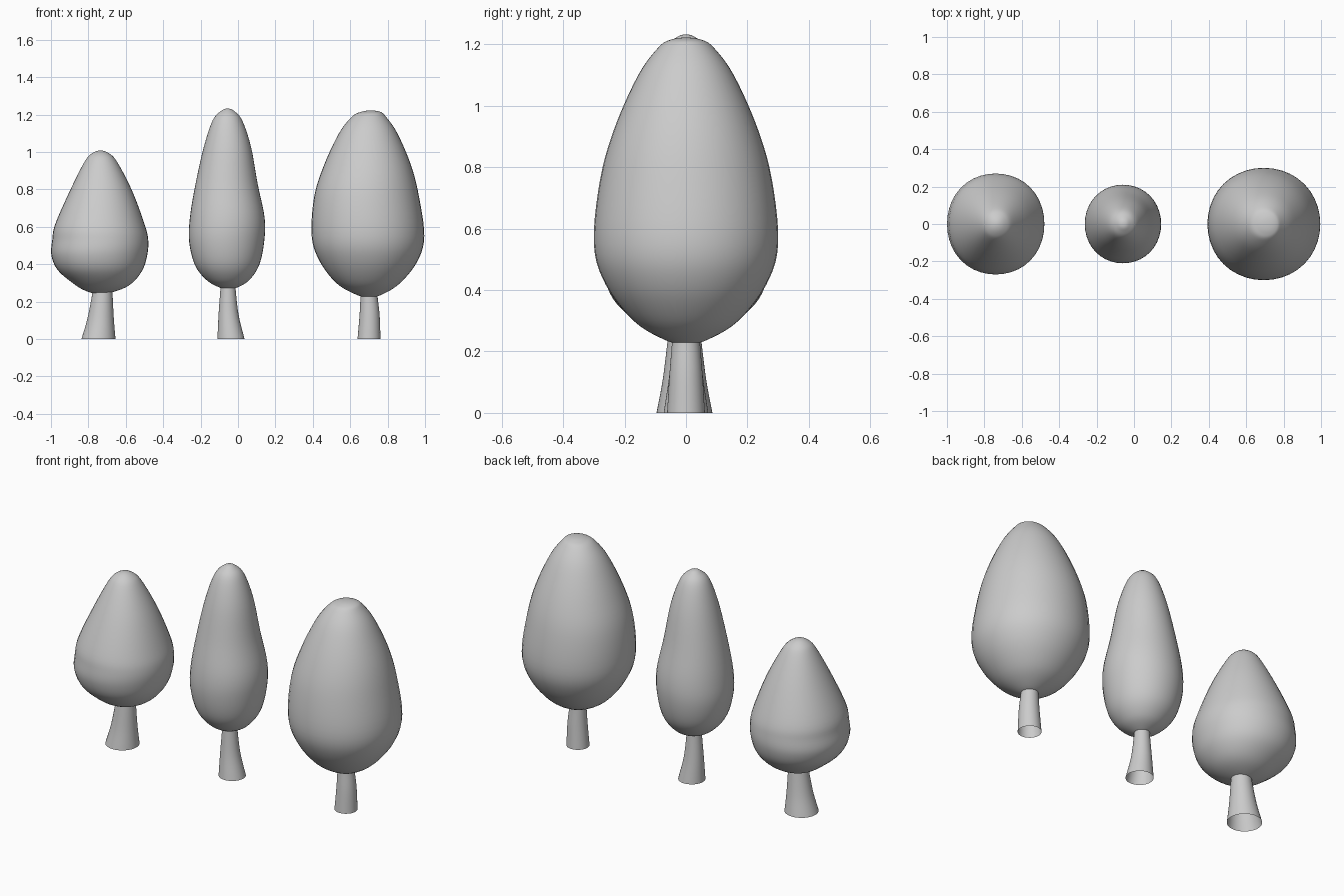
import bpy, bmesh, math
from mathutils import Vector

if "Cube" in bpy.data.objects:
    bpy.data.objects.remove(bpy.data.objects["Cube"])

SEG = 40


def catmull(a, b, c, d, t):
    return 0.5 * (2 * b + (c - a) * t + (2 * a - 5 * b + 4 * c - d) * t * t
                  + (3 * b - a - 3 * c + d) * t ** 3)


def loft(name, rows, cy=0.0, depth=1.0, closed=False, lobe=0.0):
    """Skin rings through rows of (z, left x, right x)."""
    pts = [Vector((z, (l + r) / 2, (r - l) / 2)) for z, l, r in rows]
    if closed:   # mirror neighbours through the poles so the ends are round
        flip = lambda p: Vector((p.x, p.y, -p.z))
        ext = [flip(pts[1])] + pts + [flip(pts[-2])]
    else:
        ext = [2 * pts[0] - pts[1]] + pts + [2 * pts[-1] - pts[-2]]
    path = [catmull(*ext[i:i + 4], k / 5) for i in range(len(pts) - 1) for k in range(5)]
    path.append(pts[-1])
    bm = bmesh.new()
    rings = []
    for z, cx, r in path:
        if r < 1e-5:
            rings.append([bm.verts.new((cx, cy, z))] * SEG)
            continue
        ring = []
        for i in range(SEG):
            a = math.tau * i / SEG
            # gentle diagonal swelling, zero on the main axes
            q = r * (1 + lobe * math.sin(2 * a) ** 2)
            ring.append(bm.verts.new((cx + q * math.cos(a), cy + depth * q * math.sin(a), z)))
        rings.append(ring)
    for lo, hi in zip(rings, rings[1:]):
        for i in range(SEG):
            j = (i + 1) % SEG
            quad = list(dict.fromkeys((lo[i], lo[j], hi[j], hi[i])))
            bm.faces.new(quad)
    bmesh.ops.recalc_face_normals(bm, faces=bm.faces)
    for f in bm.faces:
        f.smooth = True
    me = bpy.data.meshes.new(name)
    bm.to_mesh(me)
    bm.free()
    ob = bpy.data.objects.new(name, me)
    bpy.context.scene.collection.objects.link(ob)
    return ob


# Left tree: squat crown, flared trunk
loft("left_crown", [
    (.24, -.74, -.74), (.26, -.82, -.64), (.30, -.885, -.565), (.37, -.965, -.51),
    (.45, -.998, -.485), (.53, -.993, -.48), (.615, -.977, -.50), (.79, -.90, -.565),
    (.94, -.825, -.642), (.99, -.785, -.685), (1.008, -.735, -.735)],
    depth=1.04, closed=True, lobe=.015)
loft("left_trunk", [(0, -.837, -.655), (.11, -.805, -.664), (.25, -.778, -.671),
                    (.29, -.775, -.672)], cy=-.005)

# Middle tree: slim crown, leaning trunk
loft("middle_crown", [
    (.265, -.05, -.05), (.276, -.10, -.003), (.315, -.168, .06), (.395, -.23, .113),
    (.52, -.261, .14), (.65, -.257, .142), (.83, -.227, .105), (1.03, -.182, .069),
    (1.17, -.135, .022), (1.22, -.09, -.022), (1.232, -.056, -.056)],
    depth=1.03, closed=True, lobe=.01)
loft("middle_trunk", [(0, -.11, .035), (.13, -.104, .003), (.27, -.094, -.013),
                      (.31, -.094, -.014)])

# Right tree: full crown, thin trunk
loft("right_crown", [
    (.222, .70, .70), (.238, .63, .77), (.30, .525, .868), (.417, .436, .96),
    (.55, .394, .996), (.76, .407, .968), (.93, .460, .925), (1.10, .54, .852),
    (1.19, .61, .79), (1.215, .66, .76), (1.222, .71, .71)],
    depth=.997, closed=True, lobe=.01)
loft("right_trunk", [(0, .639, .762), (.13, .65, .757), (.23, .655, .746),
                     (.27, .655, .746)])
